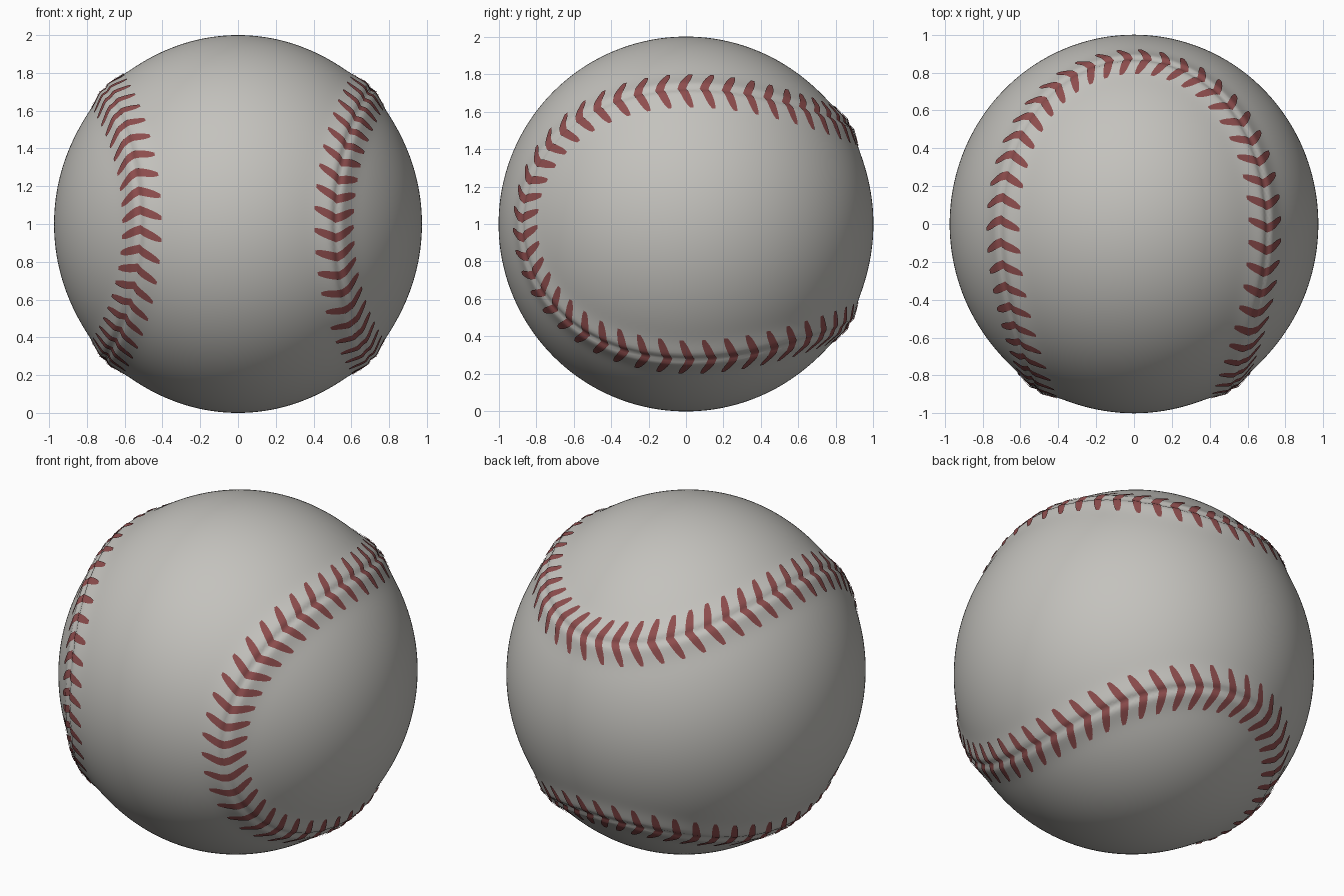
import bpy, bmesh, math
from mathutils import Vector
from mathutils.kdtree import KDTree

if "Cube" in bpy.data.objects:
    bpy.data.objects.remove(bpy.data.objects["Cube"])

A, B = 0.76, 0.24            # seam curve constants (A + B = 1 keeps it on the unit sphere)
C = 2 * math.sqrt(A * B)
STITCHES = 92
SQUASH_X = 0.974             # ball is slightly narrower side to side


def seam(t):
    return Vector((A * math.cos(t) - B * math.cos(3 * t),
                   -C * math.cos(2 * t),
                   A * math.sin(t) + B * math.sin(3 * t)))


SAMPLES = 6000
tree = KDTree(SAMPLES)
for i in range(SAMPLES):
    tree.insert(seam(2 * math.pi * i / SAMPLES), i)
tree.balance()


def surface(direction, lift=0.0):
    """Point on the ball: two raised welts with a narrow groove along the seam."""
    n = direction.normalized()
    d = tree.find(n)[2]
    r = (1 + lift + 0.006 * math.exp(-(d / 0.22) ** 2)
         + 0.023 * math.exp(-(d / 0.085) ** 2)
         - 0.013 * math.exp(-(d / 0.02) ** 2))
    return Vector((n.x * r * SQUASH_X, n.y * r, n.z * r + 1))


def material(name, rgb):
    m = bpy.data.materials.new(name)
    m.diffuse_color = (*rgb, 1)
    m.use_nodes = True
    m.node_tree.nodes["Principled BSDF"].inputs["Base Color"].default_value = m.diffuse_color
    return m


def add_object(name, bm, mat):
    me = bpy.data.meshes.new(name)
    bm.to_mesh(me)
    bm.free()
    me.materials.append(mat)
    for p in me.polygons:
        p.use_smooth = True
    ob = bpy.data.objects.new(name, me)
    bpy.context.collection.objects.link(ob)
    return ob


leather = material("pale_leather", (0.55, 0.54, 0.51))
thread = material("red_thread", (0.27, 0.075, 0.075))

# leather ball with the seam pressed into it
bm = bmesh.new()
bmesh.ops.create_icosphere(bm, subdivisions=7, radius=1)
for v in bm.verts:
    v.co = surface(v.co)
add_object("ball", bm, leather)

# chevron stitches laid across the seam
bm = bmesh.new()
SEG, HALF_SPAN, LEAN = 20, 0.125, 0.05
for i in range(STITCHES):
    t = 2 * math.pi * (i + 0.5) / STITCHES
    p = seam(t)
    along = (seam(t + 1e-3) - seam(t - 1e-3)).normalized()
    across = p.cross(along)
    rows = []
    for k in range(SEG + 1):
        u = 2 * k / SEG - 1
        half_w = 0.023 * (1 - 0.6 * abs(u) ** 4)
        mid = p + across * (u * HALF_SPAN) + along * (LEAN * (abs(u) - 0.45))
        rows.append([bm.verts.new(surface(mid + along * (half_w * s), 0.005))
                     for s in (-1, 0, 1)])
    for r0, r1 in zip(rows, rows[1:]):
        for j in (0, 1):
            f = bm.faces.new((r0[j], r0[j + 1], r1[j + 1], r1[j]))
            f.normal_update()
            if f.normal.dot(p) < 0:
                f.normal_flip()
add_object("stitches", bm, thread)
